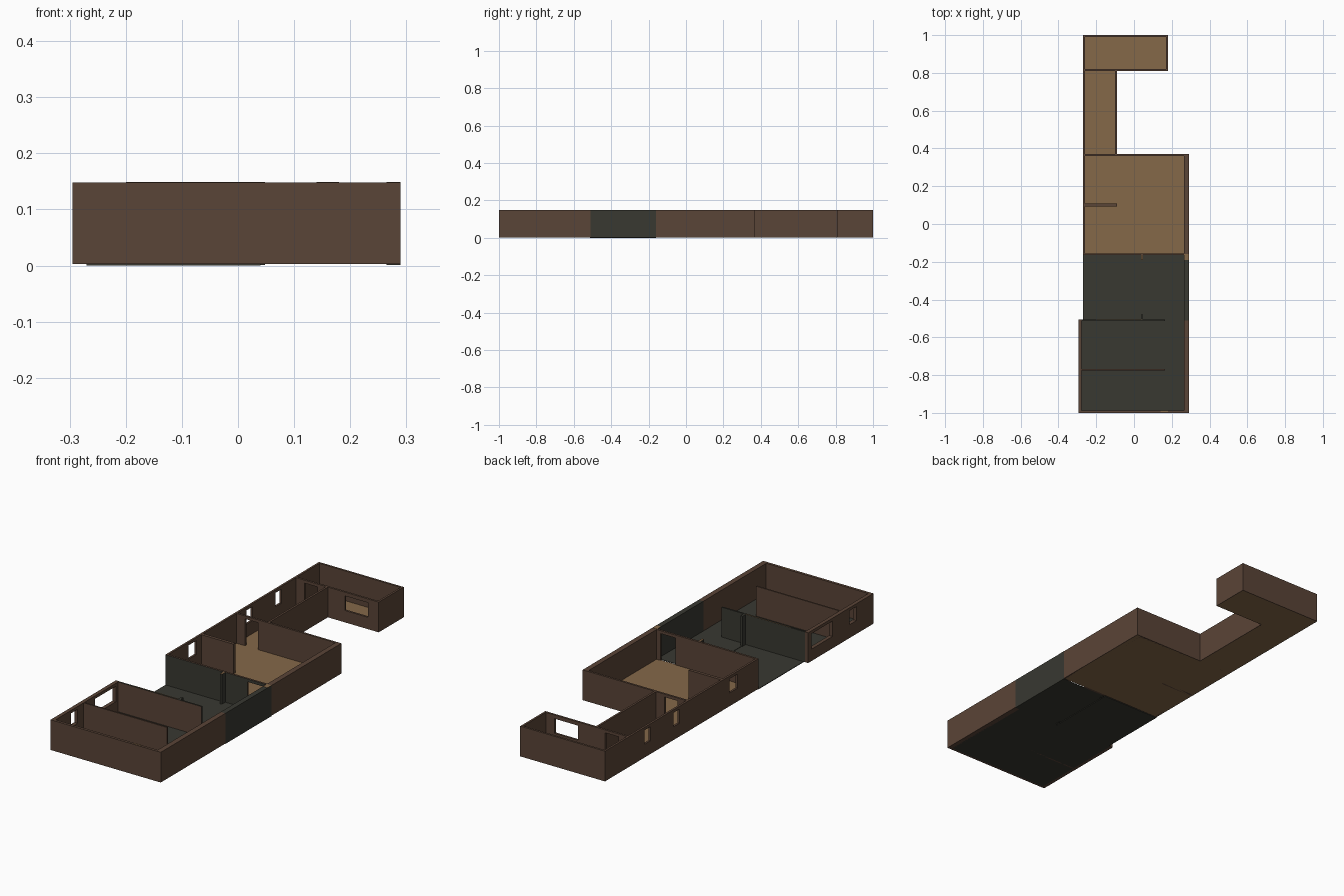
import bpy, bmesh
from mathutils import Vector

if "Cube" in bpy.data.objects:
    bpy.data.objects.remove(bpy.data.objects["Cube"])

H, Z0 = 0.148, 0.003      # wall top, underside of indoor floors


def material(name, rgb):
    m = bpy.data.materials.new(name)
    m.diffuse_color = (*rgb, 1)
    m.use_nodes = True
    m.node_tree.nodes["Principled BSDF"].inputs["Base Color"].default_value = m.diffuse_color
    return m


BROWN = material("brown_wall", (0.102, 0.058, 0.038))
TAN = material("tan_floor", (0.235, 0.138, 0.066))
DARK = material("dark_grey", (0.040, 0.040, 0.031))


def finish(name, bm, mats):
    bmesh.ops.recalc_face_normals(bm, faces=bm.faces)
    me = bpy.data.meshes.new(name)
    bm.to_mesh(me)
    bm.free()
    for m in mats:
        me.materials.append(m)
    ob = bpy.data.objects.new(name, me)
    bpy.context.collection.objects.link(ob)
    return ob


def box(name, x0, x1, y0, y1, z0, z1, mat):
    bm = bmesh.new()
    bmesh.ops.create_cube(bm, size=1)
    for v in bm.verts:
        v.co = Vector(((x0 + x1) / 2 + v.co.x * (x1 - x0),
                       (y0 + y1) / 2 + v.co.y * (y1 - y0),
                       (z0 + z1) / 2 + v.co.z * (z1 - z0)))
    return finish(name, bm, [mat])


def wall(name, axis, a0, a1, c0, c1, holes=(), mat=BROWN, low=None, bottom=Z0):
    """Wall along an axis from a0 to a1, between c0 and c1 across it.
    holes: (start, end, sill, head). low: material of the face on the c0 side."""
    us = sorted({a0, a1, *[h[0] for h in holes], *[h[1] for h in holes]})
    zs = sorted({bottom, H, *[h[2] for h in holes], *[h[3] for h in holes]})

    def pt(u, c, z):
        return (u, c, z) if axis == 'x' else (c, u, z)
    bm = bmesh.new()
    for u, v in zip(us, us[1:]):
        for z, w in zip(zs, zs[1:]):
            mu, mz = (u + v) / 2, (z + w) / 2
            if any(h[0] < mu < h[1] and h[2] < mz < h[3] for h in holes):
                continue
            bm.faces.new([bm.verts.new(pt(*p)) for p in
                          ((u, c0, z), (v, c0, z), (v, c0, w), (u, c0, w))])
    bmesh.ops.remove_doubles(bm, verts=bm.verts, dist=1e-5)
    base = list(bm.faces)
    new = bmesh.ops.extrude_face_region(bm, geom=base, use_keep_orig=True)['geom']
    bmesh.ops.translate(bm, vec=pt(0, c1 - c0, 0),
                        verts=[g for g in new if isinstance(g, bmesh.types.BMVert)])
    # colour the low side separately
    k = 1 if axis == 'x' else 0
    for f in bm.faces:
        if low and all(abs(v.co[k] - c0) < 1e-5 for v in f.verts):
            f.material_index = 1
    return finish(name, bm, [mat, low or mat])


WIN = (0.067, 0.134)      # window sill and head
DOOR = (Z0, 0.134)        # door bottom and head

# floors
F = Z0 + 0.002
box("patio_floor", -0.27, 0.04, -0.512, -0.16, 0, Z0, DARK)
box("front_room_floor", -0.28, 0.27, -0.99, -0.512, Z0, F, DARK)
box("kitchen_floor", 0.04, 0.27, -0.512, -0.165, Z0, F, DARK)
box("main_room_floor", -0.268, 0.288, -0.16, 0.368, Z0, F, TAN)
box("corridor_floor", -0.268, -0.092, 0.368, 0.81, Z0, F, TAN)
box("back_room_floor", -0.268, 0.178, 0.81, 0.998, Z0, F, TAN)

# front block walls
wall("front_wall", 'x', -0.277, 0.265, -1, -0.987)
wall("front_left_wall", 'y', -1, -0.505, -0.295, -0.277,
     [(-0.87, -0.82, *WIN), (-0.69, -0.53, 0.06, 0.134)])
wall("front_right_wall", 'y', -1, -0.51, 0.265, 0.29)
wall("front_partition", 'x', -0.277, 0.165, -0.775, -0.768)
dark_back = wall("front_back_wall", 'x', -0.277, 0.165, -0.513, -0.505,
                 mat=DARK, low=BROWN)

# kitchen walls and patio door posts
wall("kitchen_right_wall", 'y', -0.51, -0.16, 0.265, 0.29, mat=DARK, bottom=0.001)
for name, y0, y1 in (("front_post", -0.505, -0.48), ("back_post", -0.19, -0.165)):
    box("patio_door_" + name, 0.037, 0.048, y0, y1, 0.001, H, DARK)

# main room walls
wall("main_front_wall", 'x', -0.27, 0.265, -0.165, -0.155,
     [(0.165, 0.245, *DOOR)], low=DARK)
wall("long_left_wall", 'y', -0.155, 1, -0.27, -0.26,
     [(-0.005, 0.055, *WIN), (0.435, 0.48, *WIN), (0.655, 0.7, *WIN)])
wall("main_right_wall", 'y', -0.16, 0.37, 0.265, 0.29)
wall("main_back_wall", 'x', -0.26, 0.265, 0.36, 0.37, [(-0.215, -0.145, *DOOR)])
wall("main_partition", 'x', -0.26, -0.09, 0.093, 0.108)

# corridor and back room walls
wall("corridor_right_wall", 'y', 0.37, 0.81, -0.1, -0.09)
wall("back_room_front_wall", 'x', -0.26, 0.18, 0.81, 0.82,
     [(-0.215, -0.145, *DOOR), (0.0, 0.124, 0.06, 0.13)])
wall("back_room_right_wall", 'y', 0.82, 0.99, 0.17, 0.18)
wall("back_wall", 'x', -0.26, 0.18, 0.99, 1)

# tan caps on wall tops
for name, x0, x1, y0, y1 in (("post", 0.037, 0.048, -0.19, -0.165),
                             ("right_wall", 0.265, 0.29, -0.19, -0.16),
                             ("front_wall", 0.14, 0.18, -0.996, -0.987),
                             ("patio_wall", -0.2, 0.04, -0.508, -0.505)):
    box(name + "_cap", x0, x1, y0, y1, H, H + 0.0008, TAN)
